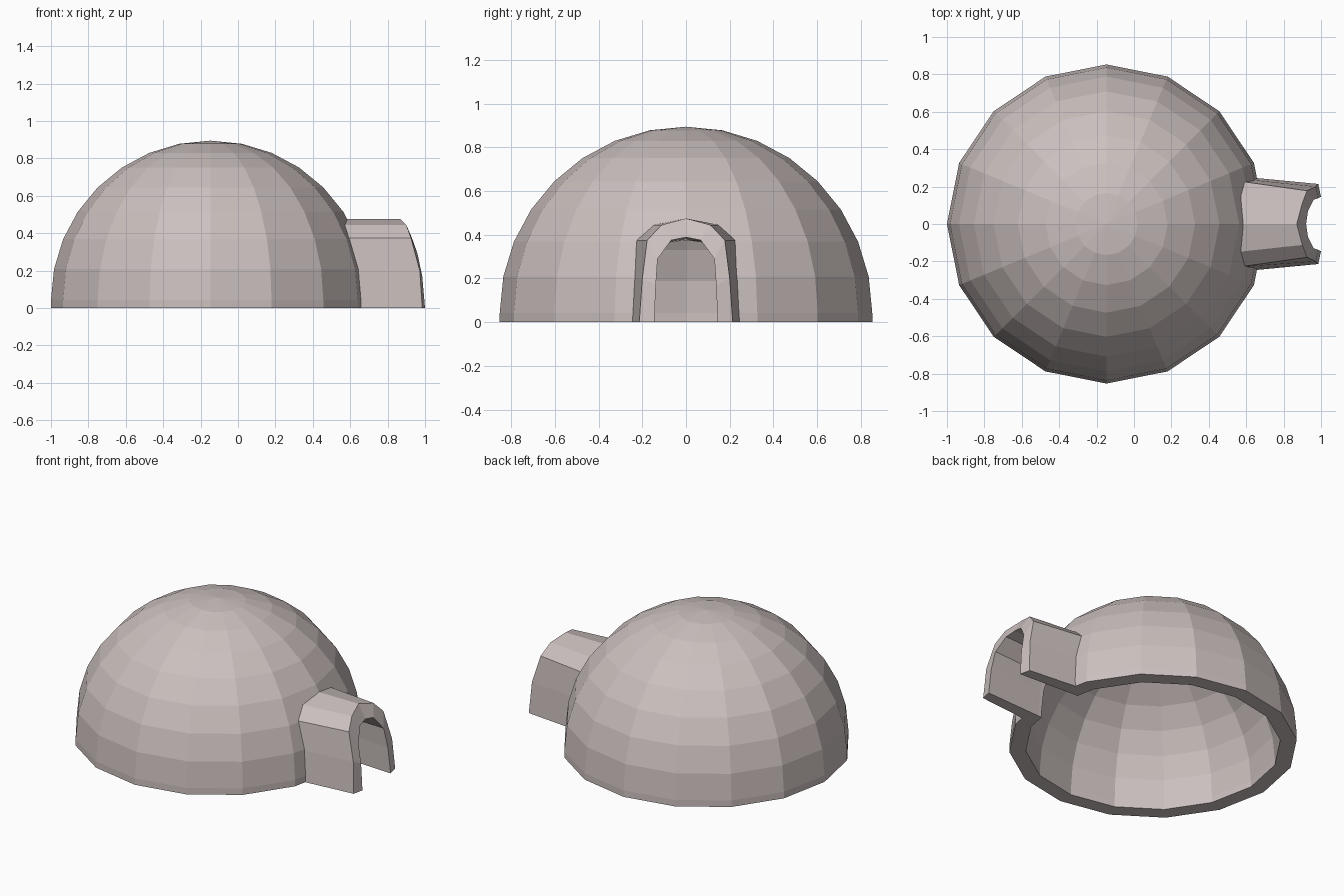
import bpy, bmesh, math

if "Cube" in bpy.data.objects:
    bpy.data.objects.remove(bpy.data.objects["Cube"])

CX, CZ = -0.147, 0.042          # dome centre
R_OUT, R_IN = 0.853, 0.755      # dome radii

snow = bpy.data.materials.new("pale snow")
snow.diffuse_color = (0.60, 0.53, 0.52, 1)
snow.use_nodes = True
snow.node_tree.nodes["Principled BSDF"].inputs["Base Color"].default_value = snow.diffuse_color


def make_object(name, verts, faces):
    me = bpy.data.meshes.new(name)
    me.from_pydata(verts, [], faces)
    bm = bmesh.new()
    bm.from_mesh(me)
    bmesh.ops.remove_doubles(bm, verts=bm.verts, dist=1e-5)
    bmesh.ops.recalc_face_normals(bm, faces=bm.faces)
    bm.to_mesh(me)
    bm.free()
    me.materials.append(snow)
    ob = bpy.data.objects.new(name, me)
    bpy.context.collection.objects.link(ob)
    return ob


def mirror(half):
    # half arch from foot to ridge -> full arch
    return half + [(x, -y, z) for x, y, z in reversed(half[:-1])]


# Dome: thick shell, 16 sides, short vertical foot below the hemisphere
def shell_arc(r):
    arc = [(r * math.sin(math.pi / 16 * i), CZ + r * math.cos(math.pi / 16 * i)) for i in range(9)]
    return arc + [(r, 0)]


profile = shell_arc(R_OUT) + shell_arc(R_IN)[::-1]
n, m = 16, len(profile)
verts = [(CX + r * math.cos(2 * math.pi * k / n), r * math.sin(2 * math.pi * k / n), z)
         for k in range(n) for r, z in profile]
faces = []
for k in range(n):
    a, b = k * m, (k + 1) % n * m
    for i in range(m - 1):
        if i == 0:
            faces.append((a, a + 1, b + 1))
        elif i == m - 2:
            faces.append((a + i, a + i + 1, b + i))
        else:
            faces.append((a + i, a + i + 1, b + i + 1, b + i))
dome = make_object("dome", verts, faces)

# Entrance tunnel: arches start inside the dome wall and taper to a curved mouth
out_far = mirror([(0.60, 0.251, 0), (0.59, 0.240, 0.20), (0.55, 0.231, 0.375), (0.53, 0.152, 0.445), (0.52, 0, 0.475)])
out_near = mirror([(0.985, 0.214, 0), (0.972, 0.200, 0.20), (0.925, 0.178, 0.375), (0.90, 0.112, 0.445), (0.87, 0, 0.475)])
in_far = mirror([(0.60, 0.165, 0), (0.59, 0.160, 0.17), (0.57, 0.150, 0.285), (0.54, 0.075, 0.365), (0.53, 0, 0.375)])
in_near = mirror([(1.0, 0.145, 0), (0.985, 0.138, 0.17), (0.96, 0.130, 0.29), (0.93, 0.068, 0.375), (0.92, 0, 0.389)])
rings = [out_far, out_near, in_near, in_far]
c = len(out_far)
faces = []
for r in range(4):
    a, b = r * c, (r + 1) % 4 * c
    faces += [(a + i, a + i + 1, b + i + 1, b + i) for i in range(c - 1)]
faces += [tuple(r * c + e for r in range(4)) for e in (0, c - 1)]
make_object("entrance_tunnel", [p for r in rings for p in r], faces)

# Doorway cut through the dome wall
foot = [(0, 0.165, -0.1)]
section = foot + in_far + [(0, -0.165, -0.1)]
s = len(section)
verts = [(x, y, z) for x in (0.3, 0.8) for _, y, z in section]
faces = [tuple(range(s)), tuple(range(s, 2 * s))]
faces += [(i, (i + 1) % s, (i + 1) % s + s, i + s) for i in range(s)]
cutter = make_object("doorway_cutter", verts, faces)
cutter.hide_render = True
cutter.hide_set(True)
cut = dome.modifiers.new("doorway", 'BOOLEAN')
cut.operation = 'DIFFERENCE'
cut.solver = 'EXACT'
cut.object = cutter
